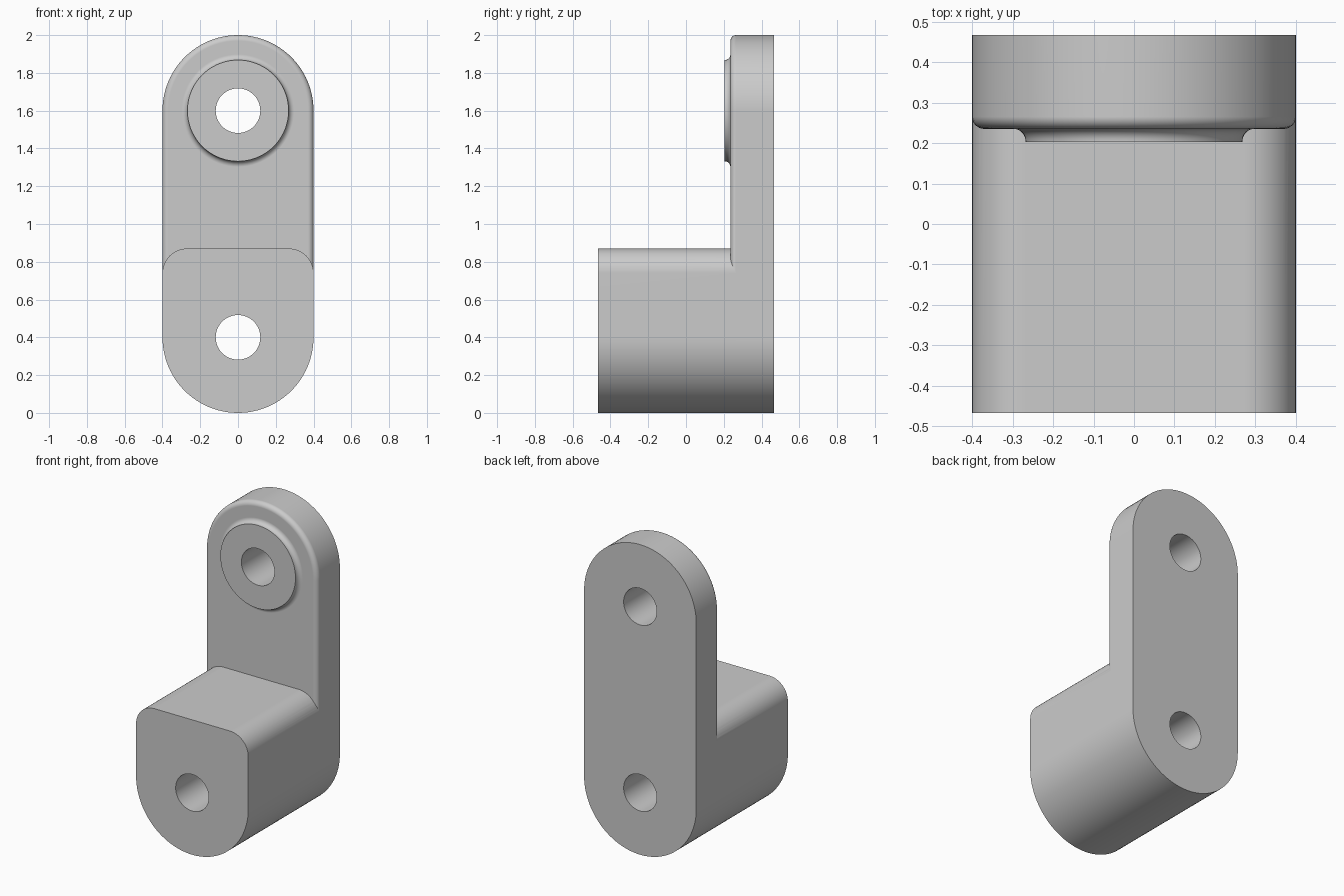
import bpy, bmesh
from math import sin, cos, pi

if "Cube" in bpy.data.objects:
    bpy.data.objects.remove(bpy.data.objects["Cube"])

W = 0.4                       # half width, also the end radius
LOW, HIGH = 0.4, 1.6          # hole heights
FRONT, FACE, BACK = -0.467, 0.235, 0.467
ROUND = 0.03                  # small edge radius
BORE = 0.118

steel = bpy.data.materials.new("plain grey")
steel.use_nodes = True
grey = (0.6, 0.6, 0.6, 1)
steel.diffuse_color = grey
steel.node_tree.nodes["Principled BSDF"].inputs["Base Color"].default_value = grey


def arc(cx, cz, r, start, end, steps):
    """Points on an arc in the x-z plane, angles in half turns."""
    angles = [pi * (start + (end - start) * i / steps) for i in range(steps + 1)]
    return [(cx + r * cos(a), cz + r * sin(a)) for a in angles]


def slot(r):
    return arc(0, HIGH, r, 0, 1, 48) + arc(0, LOW, r, 1, 2, 48)


def disc(cz, r):
    return arc(0, cz, r, 0, 2, 72)[:-1]


def loft(name, sections):
    """Closed solid through (outline, y) sections."""
    bm = bmesh.new()
    rings = [[bm.verts.new((x, y, z)) for x, z in outline] for outline, y in sections]
    n = len(rings[0])
    for a, b in zip(rings, rings[1:]):
        for i in range(n):
            j = (i + 1) % n
            bm.faces.new((a[i], a[j], b[j], b[i]))
    bm.faces.new(rings[0])
    bm.faces.new(rings[-1])
    bmesh.ops.recalc_face_normals(bm, faces=bm.faces)
    mesh = bpy.data.meshes.new(name)
    bm.to_mesh(mesh)
    bm.free()
    mesh.materials.append(steel)
    obj = bpy.data.objects.new(name, mesh)
    bpy.context.collection.objects.link(obj)
    return obj


def combine(target, other, operation):
    bpy.context.view_layer.objects.active = target
    mod = target.modifiers.new(operation, 'BOOLEAN')
    mod.operation, mod.solver, mod.object = operation, 'EXACT', other
    bpy.ops.object.modifier_apply(modifier=mod.name)
    bpy.data.objects.remove(other)


quarter = [pi / 2 * i / 8 for i in range(9)]

# Upright plate with a rounded front rim
bracket = loft("bracket", [(slot(W - ROUND * (1 - sin(t))), FACE + ROUND * (1 - cos(t)))
                           for t in quarter] + [(slot(W), BACK)])

# Foot block with rounded upper corners
c = 0.13
top = 0.87 - c
foot_outline = arc(W - c, top, c, 0, 0.5, 12) + arc(c - W, top, c, 0.5, 1, 12) + arc(0, LOW, W, 1, 2, 48)
foot = loft("foot_block", [(foot_outline, FRONT), (foot_outline, 0.35)])

# Raised boss with a concave fillet at its base
tip = 0.268
boss = loft("boss", [(disc(HIGH, tip), FACE - 0.032)] +
            [(disc(HIGH, tip + ROUND * (1 - cos(t))), FACE - ROUND * (1 - sin(t)))
             for t in quarter] + [(disc(HIGH, tip + ROUND), 0.3)])

combine(bracket, foot, 'UNION')
combine(bracket, boss, 'UNION')

# Through holes
for z in (LOW, HIGH):
    combine(bracket, loft("bore", [(disc(z, BORE), -0.6), (disc(z, BORE), 0.6)]), 'DIFFERENCE')

# Smooth curves, crisp edges, flat large faces
bpy.ops.object.select_all(action='DESELECT')
bracket.select_set(True)
bpy.context.view_layer.objects.active = bracket
bpy.ops.object.shade_smooth_by_angle(angle=pi / 6)
weighted = bracket.modifiers.new("flat faces", 'WEIGHTED_NORMAL')
weighted.keep_sharp = True
